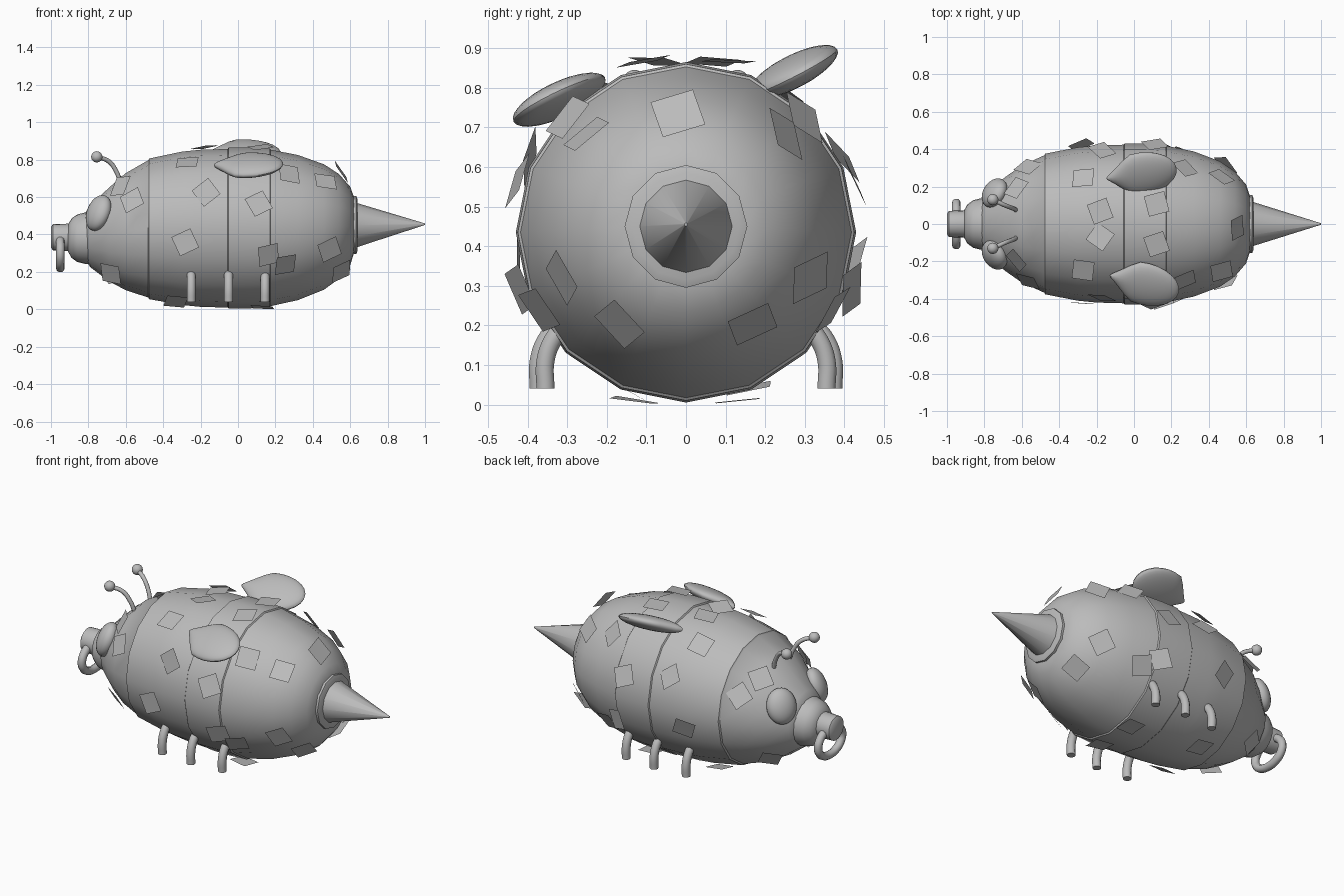
import bpy, bmesh, math, random
from mathutils import Matrix, Vector

cube = bpy.data.objects.get("Cube")
if cube:
    bpy.data.objects.remove(cube)
random.seed(4)

GREY = (0.5, 0.5, 0.5, 1)
grey = bpy.data.materials.new("plain grey")
grey.use_nodes = True
grey.diffuse_color = GREY
grey.node_tree.nodes["Principled BSDF"].inputs["Base Color"].default_value = GREY


def add_object(name, data):
    data.materials.append(grey)
    obj = bpy.data.objects.new(name, data)
    bpy.context.scene.collection.objects.link(obj)
    return obj


def finish(name, bm, smooth=True):
    mesh = bpy.data.meshes.new(name)
    bm.to_mesh(mesh)
    bm.free()
    if smooth:
        mesh.shade_smooth()
        mesh.set_sharp_from_angle(angle=math.radians(35))
    return add_object(name, mesh)


def lathe(name, profile, sides):
    """Rings of (x, radius, centre height) joined along the x axis."""
    bm = bmesh.new()
    rings = []
    for x, r, zc in profile:
        turns = [math.tau * i / sides for i in range(sides)]
        rings.append([bm.verts.new((x, r * math.sin(t), zc + r * math.cos(t))) for t in turns])
    for a, b in zip(rings, rings[1:]):
        for i in range(sides):
            j = (i + 1) % sides
            bm.faces.new((a[i], a[j], b[j], b[i]))
    bm.faces.new(rings[0])
    bm.faces.new(rings[-1])
    bmesh.ops.recalc_face_normals(bm, faces=bm.faces)
    return finish(name, bm)


def ellipsoid(name, matrix, radii, teardrop=False):
    bm = bmesh.new()
    bmesh.ops.create_uvsphere(bm, u_segments=24, v_segments=16, radius=1)
    for v in bm.verts:
        if teardrop:
            v.co.y *= min(1, 0.25 + 1.1 * (v.co.x + 1))
        v.co = matrix @ Vector(c * r for c, r in zip(v.co, radii))
    return finish(name, bm)


def tube(name, points, radius, closed=False):
    curve = bpy.data.curves.new(name, "CURVE")
    curve.dimensions = "3D"
    curve.bevel_depth = radius
    curve.bevel_resolution = 3
    curve.use_fill_caps = True
    spline = curve.splines.new("BEZIER")
    spline.bezier_points.add(len(points) - 1)
    spline.use_cyclic_u = closed
    spline.resolution_u = 6
    for p, co in zip(spline.bezier_points, points):
        p.co = co
        p.handle_left_type = p.handle_right_type = "AUTO"
    return add_object(name, curve)


# Segmented body with small steps between its bands
BODY = [(-0.82, 0.12, 0.39), (-0.79, 0.165, 0.39), (-0.69, 0.25, 0.40), (-0.6, 0.313, 0.415),
        (-0.48, 0.367, 0.43), (-0.475, 0.376, 0.43), (-0.3, 0.41, 0.433), (-0.2, 0.42, 0.433),
        (-0.055, 0.424, 0.433), (-0.05, 0.43, 0.435), (0.06, 0.43, 0.435), (0.17, 0.425, 0.435),
        (0.175, 0.418, 0.435), (0.32, 0.388, 0.437), (0.46, 0.335, 0.44), (0.54, 0.28, 0.443),
        (0.6, 0.21, 0.445), (0.62, 0.15, 0.45)]
lathe("body", BODY, 16)

# Head, snout and tail
lathe("head", [(-0.91, 0.07, 0.38), (-0.89, 0.105, 0.38), (-0.86, 0.127, 0.38),
               (-0.82, 0.137, 0.38), (-0.78, 0.145, 0.385)], 24)
lathe("snout", [(-1, 0.055, 0.385), (-0.99, 0.07, 0.385), (-0.9, 0.073, 0.385),
                (-0.88, 0.07, 0.385)], 20)
lathe("tail_collar", [(0.605, 0.145, 0.45), (0.615, 0.155, 0.45), (0.632, 0.155, 0.45),
                      (0.64, 0.135, 0.45)], 12)
lathe("stinger", [(0.63, 0.12, 0.45), (1, 0.004, 0.455)], 12)

# Ring hanging below the snout
loop = [math.tau * i / 12 for i in range(12)]
tube("snout_ring", [(-0.95, 0.113 * math.cos(t), 0.3 + 0.08 * math.sin(t)) for t in loop], 0.023, True)

# Paired eyes, antennae and legs
for side, label in ((1, "left"), (-1, "right")):
    facing = Vector((-0.8, 0.5 * side, 0.35)).to_track_quat("X", "Z").to_matrix().to_4x4()
    ellipsoid(label + "_eye", Matrix.Translation((-0.745, 0.165 * side, 0.515)) @ facing,
              (0.055, 0.085, 0.1))
    tube(label + "_antenna", [(-0.63, 0.075 * side, 0.68), (-0.65, 0.085 * side, 0.735),
                              (-0.69, 0.1 * side, 0.79), (-0.755, 0.13 * side, 0.815)], 0.012)
    ellipsoid(label + "_antenna_tip", Matrix.Translation((-0.755, 0.13 * side, 0.815)), (0.03,) * 3)
    for part, x, y in (("front", -0.25, 0.355), ("middle", -0.05, 0.372), ("rear", 0.145, 0.355)):
        path = [(-0.05, 0.2), (-0.02, 0.165), (0, 0.11), (0, 0.04)]
        tube(f"{label}_{part}_leg", [(x, (y + dy) * side, z) for dy, z in path], 0.024)

# Wings, both tipped the same way
for label, spot, yaw in (("left", (0.04, 0.27, 0.84), 8), ("right", (0.055, -0.32, 0.77), -14)):
    turn = Matrix.Rotation(math.radians(yaw), 4, "Z") @ Matrix.Rotation(math.radians(28), 4, "X")
    ellipsoid(label + "_wing", Matrix.Translation(spot) @ turn, (0.19, 0.125, 0.04), True)


def body_at(x):
    for (x0, r0, z0), (x1, r1, z1) in zip(BODY, BODY[1:]):
        if x0 <= x <= x1:
            t = (x - x0) / (x1 - x0)
            return r0 + t * (r1 - r0), z0 + t * (z1 - z0)


# Square paper flaps: position along the body and degrees round from the top
FLAPS = [(-0.56, 62), (-0.17, 64), (-0.28, 100), (0.11, 73), (0.16, 109), (0.46, 46),
         (0.48, 111), (-0.27, 35), (0.27, 46), (0.25, 118), (-0.67, 140), (-0.33, 158),
         (0.13, 163), (0.54, 145), (-0.62, 38), (-0.18, 9), (0.12, 14), (0.54, 4)]
for side, label in ((1, "left"), (-1, "right")):
    for n, (x, degrees) in enumerate(FLAPS):
        if n == len(FLAPS) - 1 and side > 0:
            continue
        a = math.radians(degrees) * side
        r, zc = body_at(x)
        slope = (body_at(x + 0.04)[0] - body_at(x - 0.04)[0]) / 0.08
        normal = Vector((-slope, math.sin(a), math.cos(a))).normalized()
        spot = Vector((x, r * math.sin(a), zc + r * math.cos(a))) + normal * 0.018
        tilt = Matrix.Rotation(random.uniform(-0.25, 0.25), 4, "X") @ \
            Matrix.Rotation(random.uniform(-0.25, 0.25), 4, "Y")
        spin = Matrix.Rotation(random.uniform(0, math.pi / 2), 4, "Z")
        bm = bmesh.new()
        bmesh.ops.create_grid(bm, x_segments=1, y_segments=1, size=0.056)
        aim = normal.to_track_quat("Z", "Y").to_matrix().to_4x4()
        bm.transform(Matrix.Translation(spot) @ aim @ tilt @ spin)
        for v in bm.verts:
            v.co.z = max(v.co.z, 0.002)
        finish(f"{label}_flap_{n}", bm, False)
